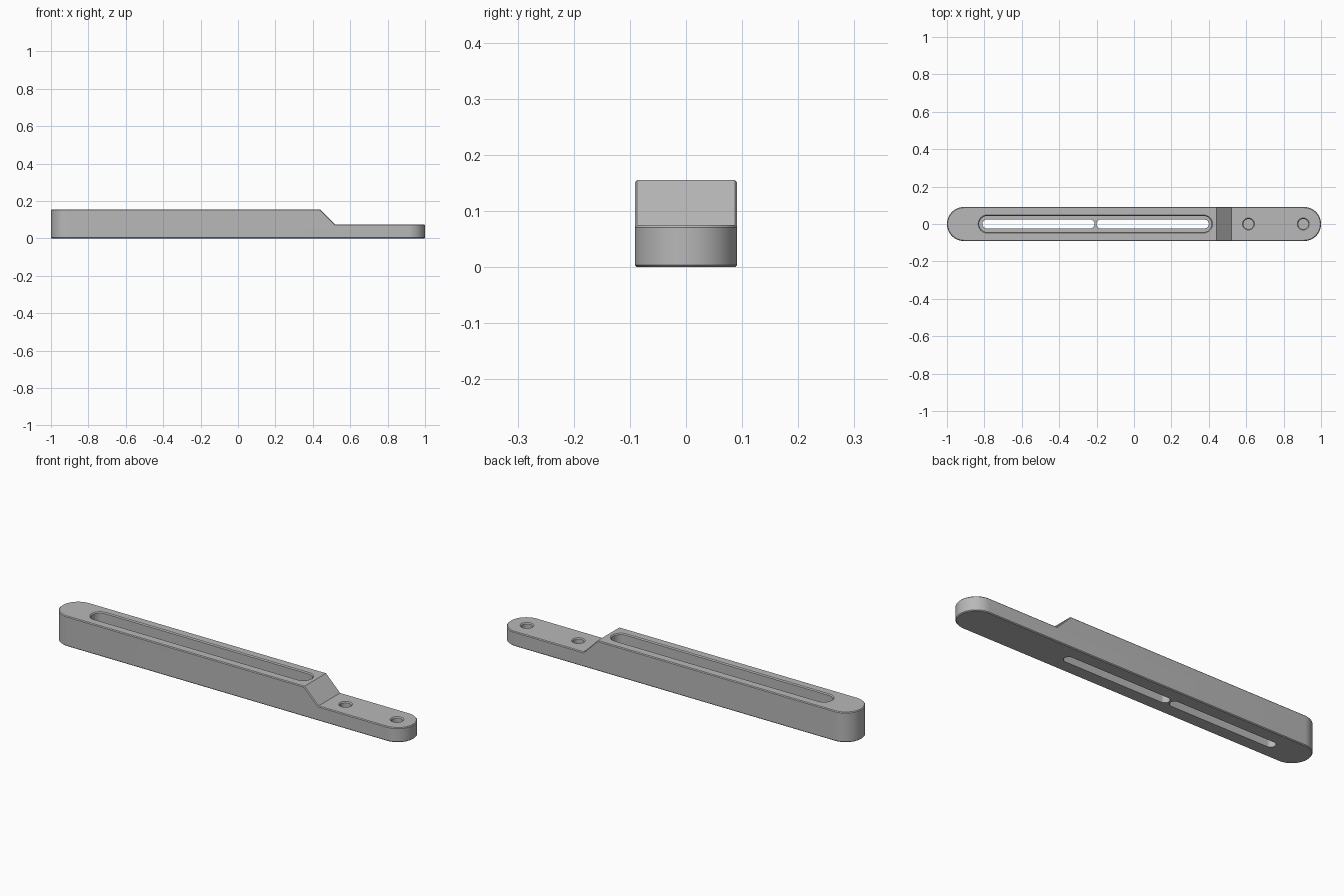
import bpy
import bmesh
from math import pi, cos, sin

old = bpy.data.objects.get("Cube")
if old:
    bpy.data.objects.remove(old)

grey = bpy.data.materials.new("satin grey")
grey.use_nodes = True
colour = (0.48, 0.48, 0.48, 1)
grey.diffuse_color = colour
grey.node_tree.nodes["Principled BSDF"].inputs["Base Color"].default_value = colour


def add_object(name, bm):
    bmesh.ops.remove_doubles(bm, verts=bm.verts, dist=1e-5)
    bmesh.ops.recalc_face_normals(bm, faces=bm.faces)
    mesh = bpy.data.meshes.new(name)
    bm.to_mesh(mesh)
    bm.free()
    mesh.materials.append(grey)
    obj = bpy.data.objects.new(name, mesh)
    bpy.context.collection.objects.link(obj)
    return obj


def rounded_slot(name, x0, x1, levels, steps=24):
    """Loft of round-ended outlines; levels are (height, radius), x0 and x1 the arc centres."""
    bm = bmesh.new()
    rings = []
    for z, r in levels:
        ring = []
        for cx, start in ((x1, -pi / 2), (x0, pi / 2)):
            for i in range(steps + 1):
                a = start + pi * i / steps
                ring.append(bm.verts.new((cx + r * cos(a), r * sin(a), z)))
        rings.append(ring)
    n = len(rings[0])
    for low, high in zip(rings, rings[1:]):
        for i in range(n):
            j = (i + 1) % n
            bm.faces.new((low[i], low[j], high[j], high[i]))
    bm.faces.new(rings[0][::-1])
    bm.faces.new(rings[-1])
    return add_object(name, bm)


def extruded_profile(name, points, half_width):
    bm = bmesh.new()
    face = bm.faces.new([bm.verts.new((x, -half_width, z)) for x, z in points])
    new = bmesh.ops.extrude_face_region(bm, geom=[face])["geom"]
    verts = [v for v in new if isinstance(v, bmesh.types.BMVert)]
    bmesh.ops.translate(bm, verts=verts, vec=(0, 2 * half_width, 0))
    return add_object(name, bm)


TOP, STEP, R = 0.155, 0.075, 0.091

# Round-ended bar
bar = rounded_slot("slotted_bar", -1 + R, 1 - R, [(0, R), (TOP, R)], 32)
bpy.context.view_layer.objects.active = bar
bar.select_set(True)


def cut(cutter):
    mod = bar.modifiers.new("cut", "BOOLEAN")
    mod.operation = "DIFFERENCE"
    mod.solver = "EXACT"
    mod.object = cutter
    cutter.hide_render = True
    bpy.ops.object.modifier_apply(modifier=mod.name)
    bpy.data.objects.remove(cutter)


# Sloped step down to the thin mounting end
cut(extruded_profile("step_cutter",
                     [(0.52, STEP), (1.2, STEP), (1.2, 0.3), (0.295, 0.3)], 0.2))

# Fine edge chamfer, leaving the slope edges crisp
bevel = bar.modifiers.new("chamfer", "BEVEL")
bevel.width = 0.004
bevel.segments = 1
bevel.limit_method = "ANGLE"
bevel.angle_limit = 1.0
bpy.ops.object.modifier_apply(modifier=bevel.name)

# Long pocket with a chamfered rim
cut(rounded_slot("pocket_cutter", -0.785, 0.372,
                 [(0.07, 0.043), (TOP - 0.005, 0.043), (TOP, 0.048), (TOP + 0.02, 0.048)]))

# Two through slots in the pocket floor
for x0, x1 in ((-0.787, -0.235), (-0.177, 0.376)):
    cut(rounded_slot("slot_cutter", x0, x1, [(-0.05, 0.024), (0.1, 0.024)]))

# Blind mounting holes with chamfered rims
for x in (0.612, 0.905):
    cut(rounded_slot("hole_cutter", x, x,
                     [(0.02, 0.027), (STEP - 0.005, 0.027), (STEP, 0.032), (STEP + 0.02, 0.032)]))

bpy.ops.object.shade_smooth_by_angle(angle=0.5)
